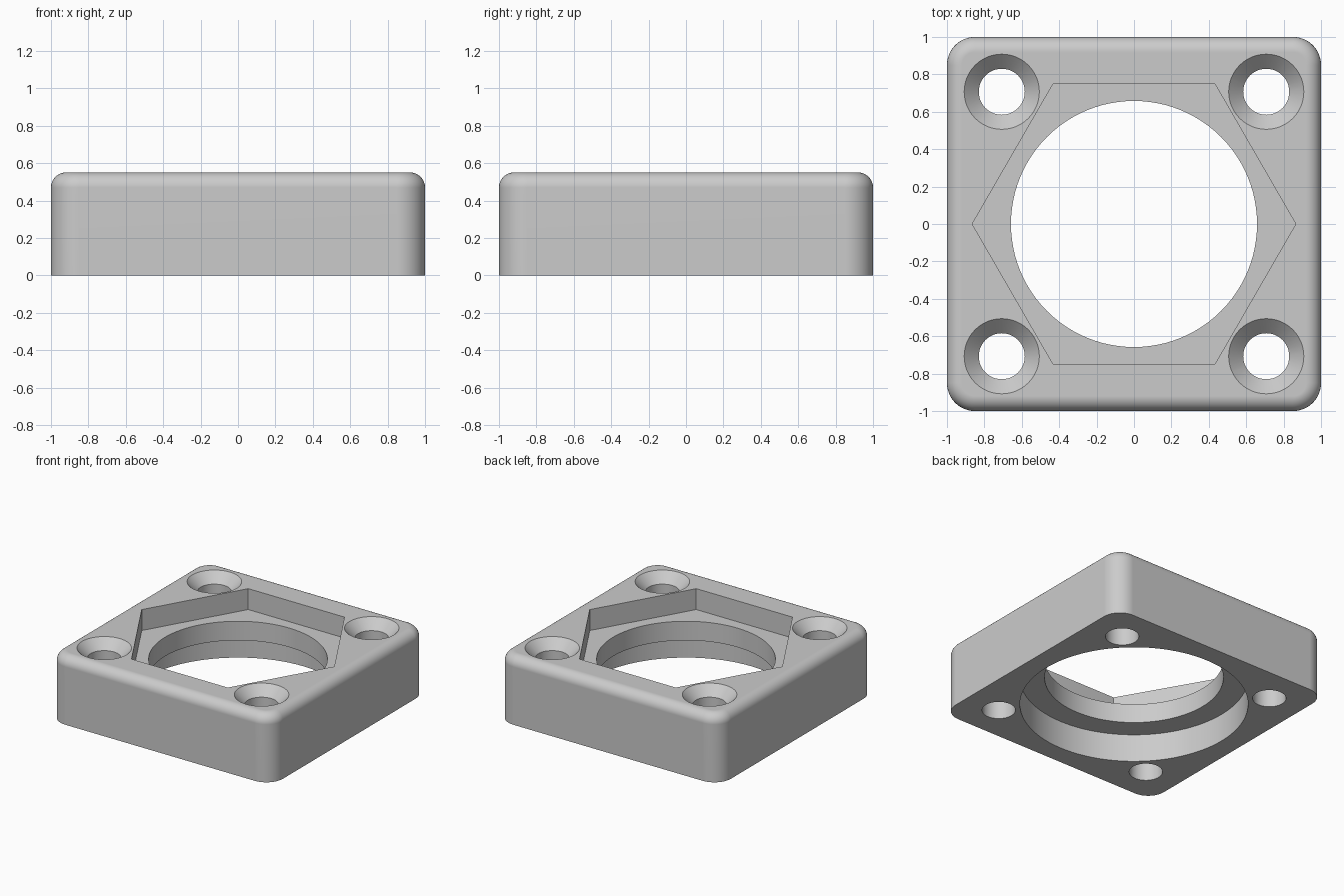
import bpy
import bmesh
import math

if "Cube" in bpy.data.objects:
    bpy.data.objects.remove(bpy.data.objects["Cube"])

HEIGHT = 0.55
POCKET_FLOOR = 0.38
BORE_TOP = 0.225
BOLT = 0.707

# Grey material
grey = bpy.data.materials.new("plain grey")
grey.use_nodes = True
color = (0.6, 0.6, 0.6, 1)
grey.diffuse_color = color
grey.node_tree.nodes["Principled BSDF"].inputs["Base Color"].default_value = color


def add_object(name, bm):
    bmesh.ops.recalc_face_normals(bm, faces=bm.faces)
    mesh = bpy.data.meshes.new(name)
    bm.to_mesh(mesh)
    bm.free()
    obj = bpy.data.objects.new(name, mesh)
    bpy.context.collection.objects.link(obj)
    mesh.materials.append(grey)
    return obj


def turned(name, profile, sides, x=0, y=0):
    """Closed solid stacked from (radius, z) rings."""
    bm = bmesh.new()
    rings = []
    for r, z in profile:
        angles = [math.tau * i / sides for i in range(sides)]
        rings.append([bm.verts.new((x + r * math.cos(a), y + r * math.sin(a), z))
                      for a in angles])
    for low, high in zip(rings, rings[1:]):
        for i in range(sides):
            j = (i + 1) % sides
            bm.faces.new((low[i], low[j], high[j], high[i]))
    bm.faces.new(rings[0])
    bm.faces.new(rings[-1])
    return add_object(name, bm)


# Square block with rounded corners and a rounded top rim
bm = bmesh.new()
bmesh.ops.create_cube(bm, size=2)
for v in bm.verts:
    v.co.z = HEIGHT if v.co.z > 0 else 0
upright = [e for e in bm.edges if abs(e.verts[0].co.z - e.verts[1].co.z) > 0.1]
bmesh.ops.bevel(bm, geom=upright, offset=0.15, offset_type='OFFSET',
                segments=12, profile=0.5, affect='EDGES')
rim = [e for e in bm.edges if all(v.co.z > HEIGHT - 0.001 for v in e.verts)]
bmesh.ops.bevel(bm, geom=rim, offset=0.08, offset_type='OFFSET',
                segments=8, profile=0.5, affect='EDGES')
block = add_object("mounting_block", bm)

# Hexagonal pocket, through hole, lower bore and countersunk corner holes
cutters = [
    turned("hex_pocket_cutter", [(0.865, POCKET_FLOOR), (0.865, 1)], 6),
    turned("centre_hole_cutter", [(0.658, -0.2), (0.658, 0.8)], 96),
    turned("lower_bore_cutter", [(0.84, -0.2), (0.84, BORE_TOP)], 96),
]
for sx in (-1, 1):
    for sy in (-1, 1):
        profile = [(0.123, -0.2), (0.123, HEIGHT - 0.078),
                   (0.201, HEIGHT), (0.201, 0.8)]
        cutters.append(turned("screw_hole_cutter", profile, 48, sx * BOLT, sy * BOLT))

bpy.ops.object.select_all(action='DESELECT')
block.select_set(True)
bpy.context.view_layer.objects.active = block
for cutter in cutters:
    cutter.hide_render = True
    mod = block.modifiers.new("cut", 'BOOLEAN')
    mod.operation = 'DIFFERENCE'
    mod.solver = 'EXACT'
    mod.object = cutter
    bpy.ops.object.modifier_apply(modifier=mod.name)
    bpy.data.objects.remove(cutter)

# Smooth curves, crisp edges
bpy.ops.object.shade_smooth_by_angle(angle=math.radians(30))
weighted = block.modifiers.new("weighted normals", 'WEIGHTED_NORMAL')
weighted.keep_sharp = True
